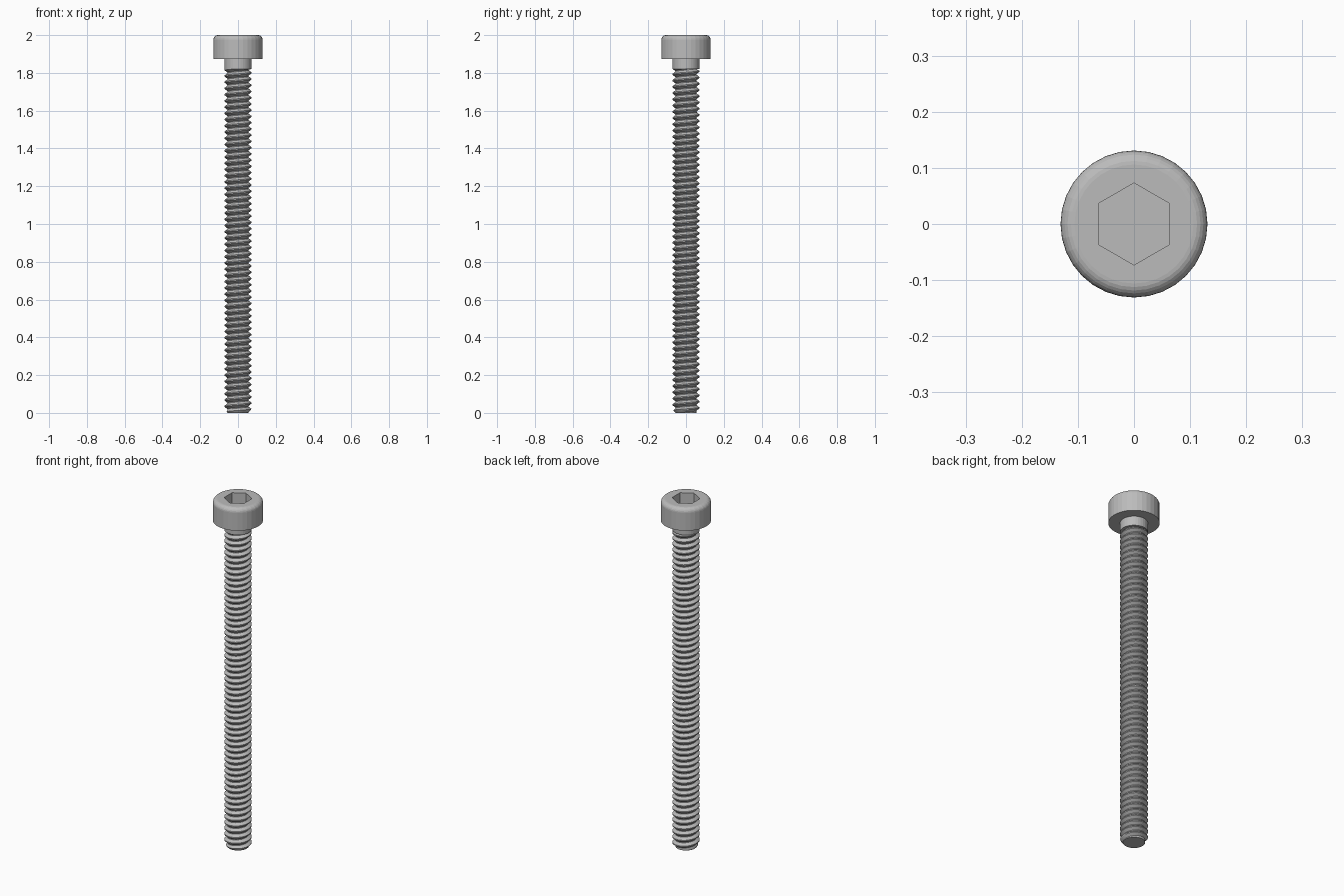
import bpy, bmesh, math

cube = bpy.data.objects.get("Cube")
if cube:
    bpy.data.objects.remove(cube)

SIDES = 32
HEAD_R, HEAD_Z, TOP = 0.131, 1.873, 2.0
ROD_R, ROOT_R, ROD_Z = 0.071, 0.056, 1.82
PITCH = 0.033

steel = bpy.data.materials.new("grey steel")
steel.use_nodes = True
colour = (0.5, 0.5, 0.5, 1)
steel.diffuse_color = colour
steel.node_tree.nodes["Principled BSDF"].inputs["Base Color"].default_value = colour


def finish(name, bm):
    bmesh.ops.remove_doubles(bm, verts=bm.verts, dist=1e-5)
    bmesh.ops.recalc_face_normals(bm, faces=bm.faces)
    mesh = bpy.data.meshes.new(name)
    bm.to_mesh(mesh)
    bm.free()
    mesh.materials.append(steel)
    obj = bpy.data.objects.new(name, mesh)
    bpy.context.collection.objects.link(obj)
    return obj


def ring(bm, r, z, sides=SIDES, turn=0.0):
    step = 2 * math.pi / sides
    return [bm.verts.new((r * math.cos(i * step + turn), r * math.sin(i * step + turn), z))
            for i in range(sides)]


def bridge(bm, a, b):
    n = len(a)
    for i in range(n):
        bm.faces.new((a[i], a[(i + 1) % n], b[(i + 1) % n], b[i]))


# Head: rounded cap with a hexagonal socket
bm = bmesh.new()
FILLET = 0.025
profile = [(ROD_R * 0.9, HEAD_Z), (HEAD_R, HEAD_Z)]
for i in range(7):
    a = math.pi / 2 * i / 6
    profile.append((HEAD_R - FILLET + FILLET * math.cos(a), TOP - FILLET + FILLET * math.sin(a)))
rings = [ring(bm, r, z) for r, z in profile]
for a, b in zip(rings, rings[1:]):
    bridge(bm, a, b)
rim = ring(bm, 0.073, TOP, 6, math.pi / 2)
floor = ring(bm, 0.073, TOP - 0.065, 6, math.pi / 2)
bridge(bm, rim, floor)
bm.faces.new(floor)
edges = [bm.edges.get((loop[i], loop[(i + 1) % len(loop)]))
         for loop in (rings[-1], rim) for i in range(len(loop))]
bmesh.ops.triangle_fill(bm, edges=edges, use_beauty=True)
finish("head", bm)

# Plain neck under the head
bm = bmesh.new()
low, high = ring(bm, ROD_R, ROD_Z), ring(bm, ROD_R, HEAD_Z + 0.01)
bridge(bm, low, high)
bm.faces.new(low)
finish("neck", bm)

# Threaded rod: a helical strip clipped at both ends, with a chamfered tip
bm = bmesh.new()
tooth = [(0, ROOT_R), (0.12, ROOT_R), (0.47, ROD_R), (0.65, ROD_R), (1, ROOT_R)]
steps = SIDES * (int(ROD_Z / PITCH) + 2)
previous = None
for k in range(steps + 1):
    angle = 2 * math.pi * k / SIDES
    row = []
    for offset, r in tooth:
        z = min(max(PITCH * (k / SIDES - 1 + offset), 0), ROD_Z)
        r = min(r, 0.056 + z * 0.8)
        row.append(bm.verts.new((r * math.cos(angle), r * math.sin(angle), z)))
    if previous:
        for j in range(len(tooth) - 1):
            bm.faces.new((previous[j], row[j], row[j + 1], previous[j + 1]))
    previous = row
bmesh.ops.dissolve_degenerate(bm, dist=1e-5, edges=bm.edges)
finish("threaded_rod", bm)

# Flat tip closing the rod
bm = bmesh.new()
bm.faces.new(list(reversed(ring(bm, 0.056, 0))))
tip = finish("tip", bm)
for face in tip.data.polygons:
    if face.normal.z > 0:
        face.flip()
